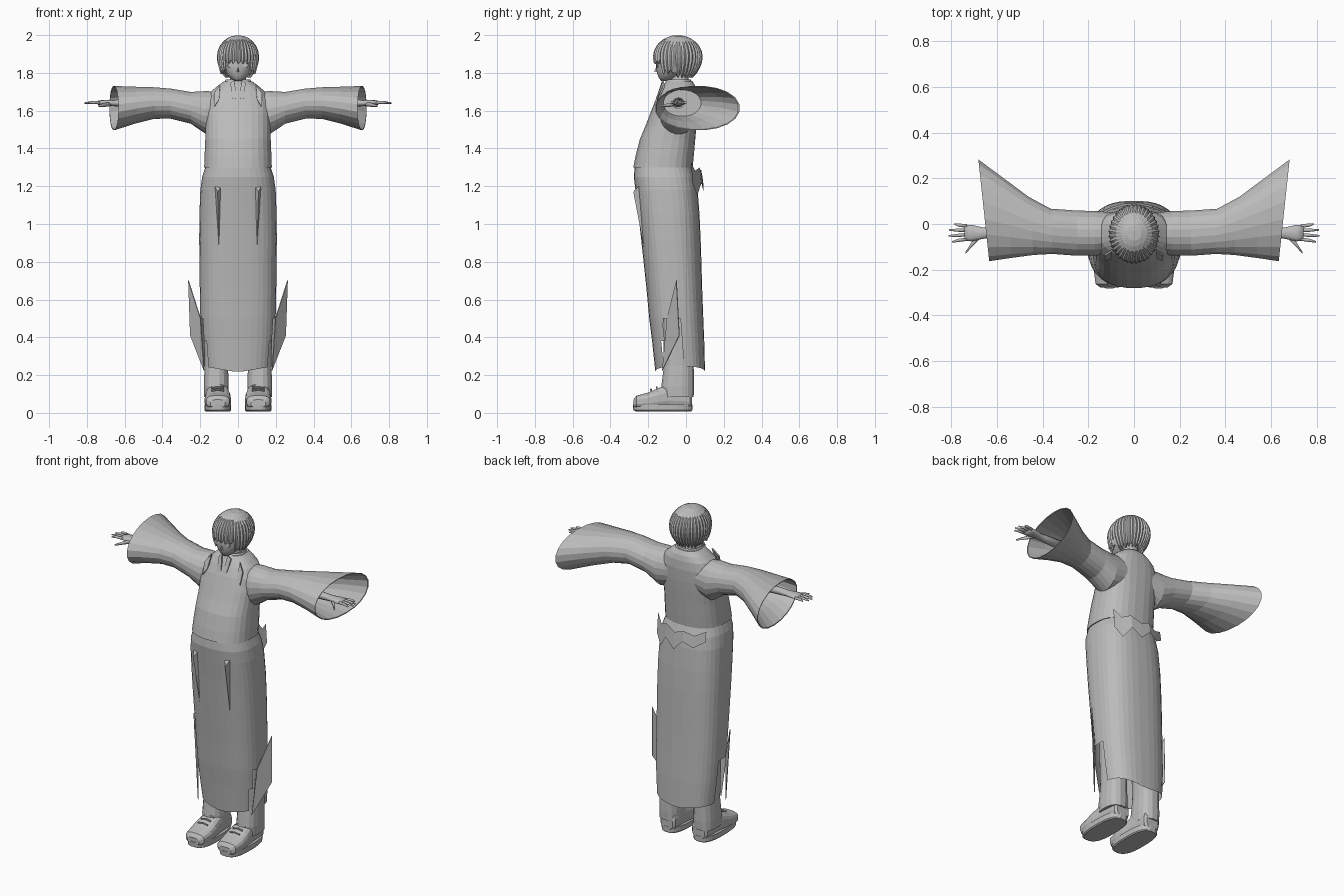
import bpy, bmesh, math
from mathutils import Vector

if "Cube" in bpy.data.objects:
    bpy.data.objects.remove(bpy.data.objects["Cube"])

cloth = bpy.data.materials.new("plain_grey")
cloth.diffuse_color = (0.5, 0.5, 0.5, 1)
cloth.use_nodes = True
cloth.node_tree.nodes["Principled BSDF"].inputs["Base Color"].default_value = cloth.diffuse_color


def finish(name, bm, smooth=False):
    """Turn a bmesh into a named object."""
    bmesh.ops.recalc_face_normals(bm, faces=bm.faces)
    me = bpy.data.meshes.new(name)
    bm.to_mesh(me)
    bm.free()
    if smooth:
        me.shade_smooth()
    me.materials.append(cloth)
    ob = bpy.data.objects.new(name, me)
    bpy.context.collection.objects.link(ob)
    return ob


def curve_pts(n, p):
    """Superellipse points, unit size."""
    out = []
    for i in range(n):
        a = 2 * math.pi * (i + 0.5) / n
        c, s = math.cos(a), math.sin(a)
        out.append((math.copysign(abs(c) ** (2 / p), c), math.copysign(abs(s) ** (2 / p), s)))
    return out


def loft(rings, caps=(True, True)):
    """Skin a list of equal point rings."""
    bm = bmesh.new()
    vs = [[bm.verts.new(q) for q in r] for r in rings]
    n = len(vs[0])
    for a, b in zip(vs, vs[1:]):
        for i in range(n):
            j = (i + 1) % n
            bm.faces.new((a[i], a[j], b[j], b[i]))
    if caps[0]:
        bm.faces.new(vs[0])
    if caps[1]:
        bm.faces.new(vs[-1])
    return bm


def stack(rows, n=28, p=2.5, cx=0.0, caps=(True, True)):
    """Upright body from rows of (z, half width, front y, back y)."""
    return loft([[(cx + w * c, (f + b) / 2 + (b - f) / 2 * s, z) for c, s in curve_pts(n, p)]
                 for z, w, f, b in rows], caps)


def tube(path, n=8):
    """Tapered tube through (x, y, z, radius y, radius z), running along x."""
    return loft([[(x, y + ry * c, z + rz * s) for c, s in curve_pts(n, 2)]
                 for x, y, z, ry, rz in path])


def plate(name, pts, thick=0.005):
    """Thin flat piece from an outline."""
    bm = bmesh.new()
    bm.faces.new([bm.verts.new(q) for q in pts])
    ob = finish(name, bm)
    m = ob.modifiers.new("thickness", 'SOLIDIFY')
    m.thickness, m.offset = thick, 0
    return ob


# Tunic body
finish("tunic", stack([
    (1.30, .180, -.280, .036), (1.36, .178, -.268, .042), (1.45, .174, -.245, .050),
    (1.52, .174, -.215, .056), (1.58, .176, -.192, .060), (1.65, .170, -.165, .062),
    (1.70, .145, -.140, .058), (1.73, .110, -.122, .050), (1.755, .075, -.105, .035)]))

# Standing collar and neck
finish("collar", stack([(1.70, .095, -.125, .045), (1.74, .078, -.118, .036),
                        (1.765, .066, -.100, .026), (1.755, .055, -.09, .016)], 20, 2))
finish("neck", stack([(1.70, .045, -.085, .015), (1.82, .042, -.08, .012)], 16, 2), True)

# Skirt, with open side slits near the hem
bm = stack([
    (1.305, .172, -.272, .030), (1.25, .190, -.277, .050), (1.18, .200, -.268, .062),
    (1.05, .205, -.252, .072), (.92, .206, -.238, .078), (.80, .205, -.225, .082),
    (.66, .203, -.210, .086), (.50, .200, -.195, .092), (.38, .194, -.180, .097),
    (.215, .182, -.163, .101)], 36, 2.6, caps=(True, False))
for v in bm.verts:
    if v.co.z < .25:
        v.co.z += .17 * abs(v.co.x)
slit = [f for f in bm.faces if f.calc_center_median().z < .5
        and abs(f.calc_center_median().x) > .15
        and abs(f.calc_center_median().y + .075) < .045]
bmesh.ops.delete(bm, geom=slit, context='FACES')
finish("skirt", bm)

# Ragged sash at the back of the waist
cols = [(-.16, 1.30, 1.24), (-.10, 1.27, 1.20), (-.04, 1.29, 1.23), (.02, 1.27, 1.17),
        (.08, 1.30, 1.22), (.13, 1.28, 1.15), (.17, 1.33, 1.21)]
bm = bmesh.new()
prev = None
for x, top, low in cols:
    y = .088 - 2.0 * x * x
    pair = (bm.verts.new((x, y - .005, top)), bm.verts.new((x, y + .006, low)))
    if prev:
        bm.faces.new((prev[0], pair[0], pair[1], prev[1]))
    prev = pair
finish("back_sash", bm)

# Head and nose
finish("head", stack([
    (1.757, .016, -.132, -.095), (1.772, .040, -.143, -.060), (1.795, .064, -.153, -.010),
    (1.825, .082, -.158, .030), (1.87, .090, -.160, .050), (1.92, .088, -.148, .050),
    (1.965, .055, -.10, .020)], 24, 2.1), True)
bm = bmesh.new()
base = [bm.verts.new(q) for q in ((-.009, -.15, 1.802), (.009, -.15, 1.802), (0, -.153, 1.84))]
tip = bm.verts.new((0, -.169, 1.809))
for i in range(3):
    bm.faces.new((base[i], base[(i + 1) % 3], tip))
finish("nose", bm)

# Hair: ridged dome fanning out from the crown, cut to a fringe in front
SEG, ROWS = 72, 9
bm = bmesh.new()
crown = bm.verts.new((0, -.03, 1.998))
grid = []
for i in range(SEG):
    a = 2 * math.pi * i / SEG
    front = -math.sin(a)
    low = 1.858 if front > .72 else 1.805 if front > .1 else 1.785
    low += .012 * (i % 3 - 1)
    ridge = 1.02 if i % 2 else .965
    col = []
    for k in range(1, ROWS + 1):
        t = k / ROWS
        z = 2.0 + (low - 2.0) * (1 - math.cos(t * math.pi / 2)) ** .9
        d = (z - 1.885) / .115
        r = math.sqrt(max(0, 1 - d * d)) if d > 0 else 1 - .42 * d * d * (1.0 if front < .1 else .6)
        r *= 1 + (ridge - 1) * min(1, 2 * t)
        col.append(bm.verts.new((.11 * r * math.cos(a), -.043 + .129 * r * math.sin(a), z)))
    grid.append(col)
for i in range(SEG):
    a, b = grid[i], grid[(i + 1) % SEG]
    bm.faces.new((crown, a[0], b[0]))
    for k in range(ROWS - 1):
        bm.faces.new((a[k], a[k + 1], b[k + 1], b[k]))
hair = finish("hair", bm)
m = hair.modifiers.new("thickness", 'SOLIDIFY')
m.thickness, m.offset = .01, -1

# Sleeve rows: x, front y, back y, bottom z, top z; the last rows fold inside the cuff
SLEEVE = [(.08, -.125, .050, 1.50, 1.70), (.17, -.140, .058, 1.475, 1.705),
          (.25, -.140, .060, 1.53, 1.70), (.36, -.132, .068, 1.558, 1.718),
          (.45, -.137, .120, 1.555, 1.725), (.55, -.150, .200, 1.53, 1.728),
          (.657, -.165, .285, 1.495, 1.732), (.656, -.160, .279, 1.50, 1.727),
          (.55, -.142, .190, 1.54, 1.72), (.42, -.120, .08, 1.57, 1.71)]

for side, s in (("left", 1), ("right", -1)):
    # Wide flared sleeve with a slanted cuff
    rings = []
    for x, f, b, lo, hi in SLEEVE:
        lean = .024 * max(0, min(1, (x - .3) / .35))
        rings.append([(s * (x + lean * c), (f + b) / 2 + (b - f) / 2 * c,
                       (lo + hi) / 2 + (hi - lo) / 2 * q) for c, q in curve_pts(20, 2.1)])
    finish(side + "_sleeve", loft(rings))

    # Forearm, palm, fingers and thumb
    hand = [(.40, -.04, 1.64, .032, .03), (.62, -.04, 1.64, .022, .02), (.66, -.04, 1.64, .026, .016),
            (.71, -.04, 1.642, .038, .015), (.742, -.038, 1.642, .036, .011)]
    finish(side + "_hand", tube([(s * h[0],) + h[1:] for h in hand], 10), True)
    for i, reach in enumerate((.795, .812, .808, .785)):
        y0, y1 = -.066 + .019 * i, -.078 + .026 * i
        finish(f"{side}_finger_{i + 1}", tube([
            (s * .73, y0, 1.642, .009, .009), (s * .77, (y0 + y1) / 2, 1.644, .008, .008),
            (s * reach, y1, 1.64, .004, .004)], 6), True)
    finish(side + "_thumb", tube([(s * .675, -.055, 1.635, .014, .012),
                                  (s * .71, -.09, 1.63, .012, .01),
                                  (s * .738, -.128, 1.625, .005, .005)], 6), True)

    # Trouser leg
    finish(side + "_trouser_leg", stack([
        (.085, .066, -.125, .042), (.14, .067, -.132, .044), (.25, .063, -.118, .042),
        (.60, .070, -.125, .045)], 16, 2.4, s * .115))

    # Shoe upper, lofted from toe to heel
    shoe = [(-.278, .040, .03, .070), (-.262, .062, .025, .092), (-.20, .070, .02, .108),
            (-.15, .068, .02, .130), (-.09, .060, .02, .155), (-.02, .056, .02, .150),
            (.02, .052, .02, .13), (.032, .04, .03, .10)]
    finish(side + "_shoe", loft([[(s * .107 + w * c, y, (lo + hi) / 2 + (hi - lo) / 2 * q)
                                  for c, q in curve_pts(16, 3)] for y, w, lo, hi in shoe]))
    # Sole
    finish(side + "_sole", stack([(.008, .064, -.268, .030), (.014, .070, -.28, .034),
                                  (.045, .071, -.282, .035)], 24, 2.8, s * .107))
    # Laces
    for i in range(3):
        y, z = -.185 + .03 * i, .118 + .012 * i
        finish(f"{side}_lace_{i + 1}", tube([(s * .075, y, z, .005, .005), (s * .107, y, z + .006, .005, .005),
                                             (s * .139, y, z, .005, .005)], 6))

    # Loose flap standing out beside the skirt slit
    plate(side + "_skirt_flap", [(s * .262, -.05, .70), (s * .252, -.035, .41),
                                 (s * .18, -.125, .225), (s * .198, -.10, .50)])
    # Pleat ridge on the skirt front
    bm = bmesh.new()
    q = [bm.verts.new(p) for p in ((s * .088, -.255, 1.20), (s * .122, -.25, 1.20),
                                   (s * .108, -.279, 1.17), (s * .100, -.214, .83))]
    for f in ((0, 1, 2), (0, 2, 3), (1, 3, 2)):
        bm.faces.new([q[i] for i in f])
    finish(side + "_pleat", bm)
    # Collar lapel and shoulder fold
    plate(side + "_lapel", [(s * .004, -.155, 1.66), (s * .032, -.155, 1.665),
                            (s * .040, -.122, 1.745), (s * .020, -.122, 1.76)], .009)
    plate(side + "_shoulder_fold", [(s * .10, -.148, 1.66), (s * .125, -.158, 1.62),
                                    (s * .128, -.135, 1.69), (s * .095, -.115, 1.735)], .009)
    # Eye and brow
    eye = [(s * (.038 + .017 * math.cos(i * math.pi / 5)), -.1525,
            1.84 + .013 * math.sin(i * math.pi / 5)) for i in range(10)]
    plate(side + "_eye", eye, .006)
    plate(side + "_brow", [(s * .018, -.159, 1.858), (s * .06, -.145, 1.858),
                           (s * .06, -.145, 1.863), (s * .018, -.159, 1.863)], .006)
